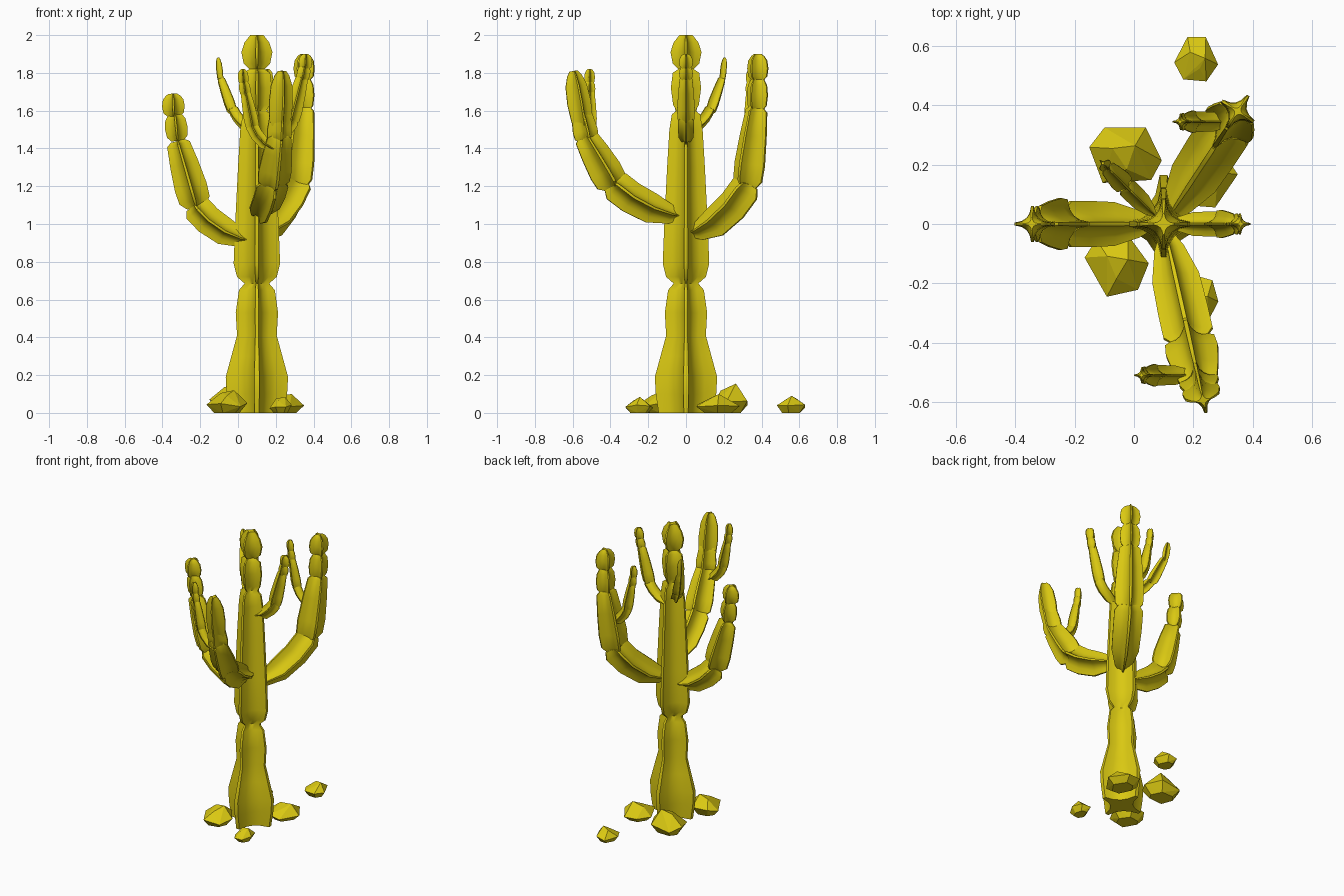
import bpy, bmesh, math, random
from mathutils import Vector

cube = bpy.data.objects.get("Cube")
if cube:
    bpy.data.objects.remove(cube, do_unlink=True)

mat = bpy.data.materials.new("mustard_yellow")
mat.use_nodes = True
COLOUR = (0.7, 0.58, 0.006, 1)
mat.diffuse_color = COLOUR
mat.node_tree.nodes["Principled BSDF"].inputs["Base Color"].default_value = COLOUR

# Four-ribbed star cross-section of unit radius
RIB = [(1, -0.08), (1, 0.08), (0.6, 0.17), (0.34, 0.34), (0.17, 0.6)]
STAR = []
for x, y in RIB:
    for k in range(4):
        c, s = round(math.cos(k * math.pi / 2)), round(math.sin(k * math.pi / 2))
        STAR.append((c * x - s * y, s * x + c * y))
STAR.sort(key=lambda p: math.atan2(p[1], p[0]))

# Swelling of a segment along its length: (position, radius factor)
SHAPES = {
    "root": [(0, 0.2), (0.15, 0.6), (0.4, 0.95), (0.7, 1), (0.93, 1), (1, 0.7)],
    "stem": [(0, 0.6), (0.1, 1), (0.3, 1.05), (0.65, 0.92), (0.95, 0.75), (1, 0.45)],
    "bud": [(0, 0.55), (0.15, 0.9), (0.45, 1), (0.75, 0.9), (0.92, 0.62), (1, 0.35)],
}


def finish(name, bm, smooth):
    bmesh.ops.recalc_face_normals(bm, faces=bm.faces)
    mesh = bpy.data.meshes.new(name)
    bm.to_mesh(mesh)
    bm.free()
    mesh.materials.append(mat)
    ob = bpy.data.objects.new(name, mesh)
    bpy.context.collection.objects.link(ob)
    if smooth:
        bpy.ops.object.select_all(action="DESELECT")
        ob.select_set(True)
        bpy.context.view_layer.objects.active = ob
        bpy.ops.object.shade_smooth_by_angle(angle=math.radians(40))
    return ob


def sweep(bm, centres, radii, side):
    """Skin star rings along a path lying in the plane normal to side."""
    rings = []
    last = len(centres) - 1
    for i, (c, r) in enumerate(zip(centres, radii)):
        tangent = (centres[min(i + 1, last)] - centres[max(i - 1, 0)]).normalized()
        other = side.cross(tangent)
        rings.append([bm.verts.new(c + r * (a * other + b * side)) for a, b in STAR])
    n = len(STAR)
    for lo, hi in zip(rings, rings[1:]):
        for j in range(n):
            bm.faces.new((lo[j], lo[(j + 1) % n], hi[(j + 1) % n], hi[j]))
    bm.faces.new(rings[0][::-1])
    bm.faces.new(rings[-1])


def along(points, t):
    if len(points) == 2:
        return points[0].lerp(points[1], t)
    a, b, c = points
    return a.lerp(b, t).lerp(b.lerp(c, t), t)


def limb(name, origin, toward, segments):
    """Segments are (shape, radius, (out, z) points) in one vertical plane."""
    base = Vector((*origin, 0))
    out = (Vector((*toward, 0)) - base).normalized()
    side = Vector((-out.y, out.x, 0))
    bm = bmesh.new()
    for shape, radius, *pts in segments:
        path = [base + out * u + Vector((0, 0, z)) for u, z in pts]
        centres = [along(path, t) for t, _ in SHAPES[shape]]
        sweep(bm, centres, [radius * f for _, f in SHAPES[shape]], side)
    return finish(name, bm, True)


# Trunk: height and rib radius
TRUNK = [(0, 0.145), (0.1, 0.16), (0.19, 0.165), (0.3, 0.135), (0.41, 0.105),
         (0.53, 0.112), (0.65, 0.095), (0.685, 0.065), (0.72, 0.105), (0.79, 0.123),
         (1, 0.115), (1.3, 0.1), (1.5, 0.088), (1.58, 0.075), (1.6, 0.05),
         (1.63, 0.068), (1.72, 0.08), (1.8, 0.07), (1.82, 0.04), (1.85, 0.07),
         (1.91, 0.082), (1.96, 0.066), (2, 0.035)]
bm = bmesh.new()
sweep(bm, [Vector((0.1, 0, z)) for z, _ in TRUNK], [r for _, r in TRUNK], Vector((0, 1, 0)))
finish("trunk", bm, True)

# Large arms
AXIS = (0.1, 0)
limb("right_arm", AXIS, (-1, 0), [
    ("root", 0.078, (0.03, 0.91), (0.22, 0.95), (0.33, 1.1)),
    ("stem", 0.083, (0.32, 1.09), (0.42, 1.44)),
    ("bud", 0.06, (0.42, 1.44), (0.435, 1.59)),
    ("bud", 0.06, (0.44, 1.57), (0.445, 1.69))])
limb("front_arm", AXIS, (0.23, -0.58), [
    ("root", 0.085, (0.02, 1.04), (0.24, 1.07), (0.4, 1.22)),
    ("stem", 0.085, (0.39, 1.2), (0.55, 1.47)),
    ("stem", 0.064, (0.535, 1.44), (0.575, 1.62)),
    ("bud", 0.064, (0.555, 1.5), (0.61, 1.81))])
limb("back_arm", AXIS, (0.35, 0.38), [
    ("root", 0.09, (0.02, 0.95), (0.24, 0.99), (0.4, 1.22)),
    ("stem", 0.088, (0.385, 1.19), (0.45, 1.62)),
    ("bud", 0.064, (0.45, 1.6), (0.455, 1.78)),
    ("bud", 0.064, (0.455, 1.76), (0.455, 1.9))])

# Small branches
limb("left_branch", AXIS, (1, 0), [
    ("root", 0.042, (0.02, 1.43), (0.13, 1.45), (0.19, 1.56)),
    ("stem", 0.045, (0.175, 1.53), (0.24, 1.78)),
    ("bud", 0.036, (0.24, 1.76), (0.255, 1.84)),
    ("bud", 0.036, (0.255, 1.82), (0.26, 1.9))])
limb("back_branch", AXIS, (-0.11, 0.21), [
    ("root", 0.034, (0.04, 1.5), (0.13, 1.53), (0.18, 1.61)),
    ("stem", 0.035, (0.18, 1.59), (0.27, 1.77)),
    ("bud", 0.023, (0.27, 1.75), (0.29, 1.88))])
TWIG = [
    ("root", 0.034, (0, 1.39), (0.1, 1.42), (0.14, 1.53)),
    ("stem", 0.036, (0.13, 1.5), (0.17, 1.7)),
    ("bud", 0.03, (0.17, 1.68), (0.18, 1.76)),
    ("bud", 0.028, (0.18, 1.74), (0.185, 1.82))]
limb("front_arm_twig", (0.21, -0.51), (-1, -0.51), TWIG)
limb("back_arm_twig", (0.34, 0.345), (-1, 0.345), TWIG)


# Rocks: jagged flat-sided boulders resting on the ground
def rock(name, centre, size, seed):
    rng = random.Random(seed)
    bm = bmesh.new()
    for i in range(6):
        a = (i + rng.uniform(-0.25, 0.25)) * math.pi / 3
        for radius, z in ((1, rng.uniform(0.25, 0.5)), (0.62, 0)):
            bm.verts.new((radius * math.cos(a), radius * math.sin(a), z))
    for i in range(3):
        a = i * math.tau / 3 + rng.uniform(0, 1)
        bm.verts.new((0.4 * math.cos(a), 0.4 * math.sin(a), 1 - 0.12 * i))
    hull = bmesh.ops.convex_hull(bm, input=bm.verts)
    loose = [v for v in hull["geom_interior"] if isinstance(v, bmesh.types.BMVert)]
    bmesh.ops.delete(bm, geom=loose, context="VERTS")
    for v in bm.verts:
        v.co = Vector(c * s for c, s in zip(v.co, size)) + Vector((*centre, 0))
    finish(name, bm, False)


rock("back_right_rock", (-0.03, 0.23), (0.125, 0.115, 0.155), 3)
rock("front_right_rock", (-0.06, -0.14), (0.11, 0.11, 0.12), 5)
rock("front_left_rock", (0.225, -0.25), (0.06, 0.08, 0.085), 8)
rock("back_left_rock", (0.24, 0.17), (0.11, 0.12, 0.1), 11)
rock("far_rock", (0.21, 0.555), (0.075, 0.083, 0.09), 14)
